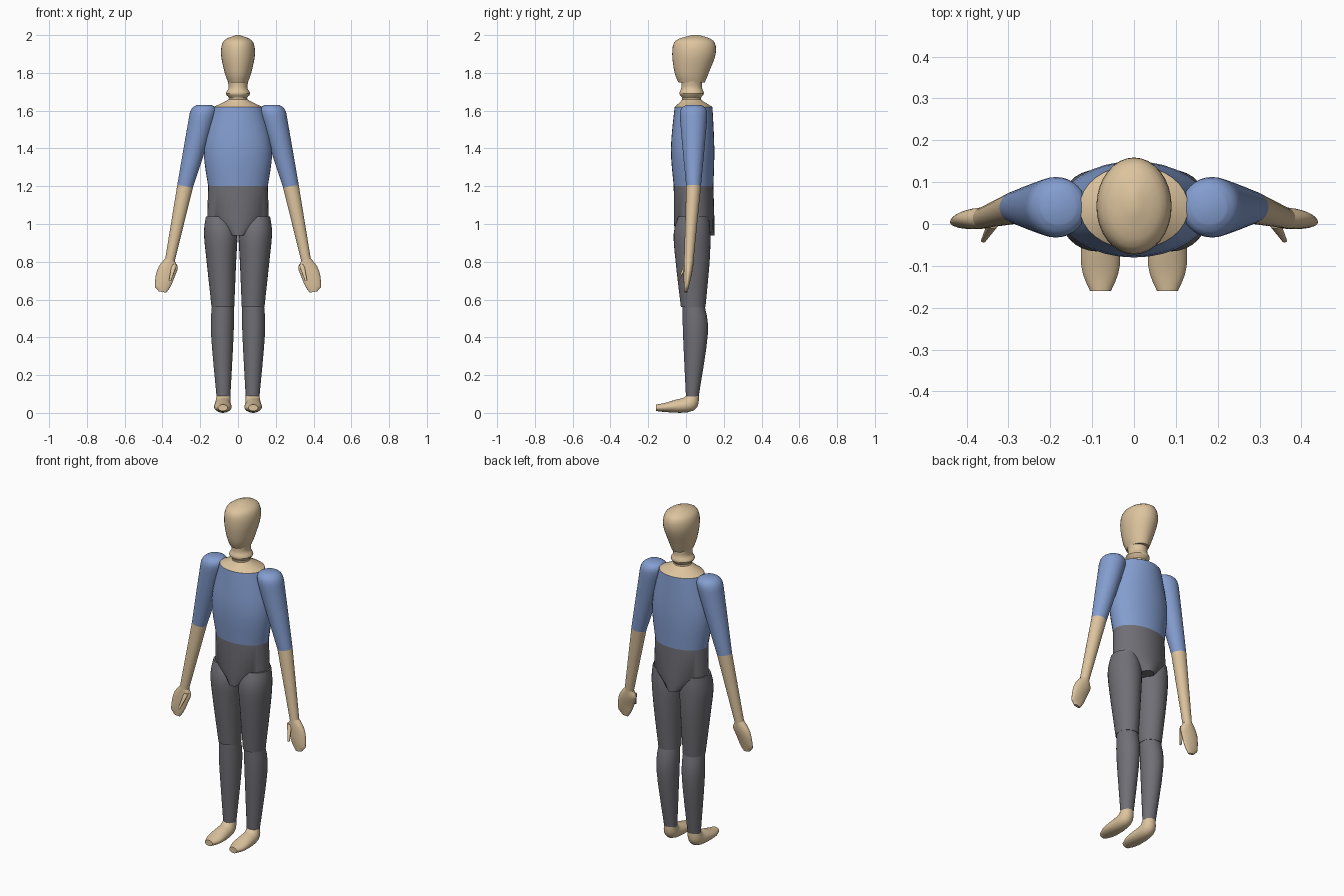
import bpy, bmesh, math
from mathutils import Matrix, Vector

if "Cube" in bpy.data.objects:
    bpy.data.objects.remove(bpy.data.objects["Cube"])


def material(name, red, green, blue):
    mat = bpy.data.materials.new(name)
    mat.use_nodes = True
    colour = (red, green, blue, 1)
    mat.diffuse_color = colour
    mat.node_tree.nodes["Principled BSDF"].inputs["Base Color"].default_value = colour
    return mat


skin = material("skin", .72, .55, .34)
blue_cloth = material("blue cloth", .23, .34, .63)
grey_cloth = material("grey cloth", .16, .16, .18)


def smooth_path(rows, steps):
    """Run a smooth curve through all the values of a list of rows."""
    path = []
    for i in range(len(rows) - 1):
        before, start, end = rows[max(i - 1, 0)], rows[i], rows[i + 1]
        after = rows[min(i + 2, len(rows) - 1)]
        for step in range(steps):
            t = step / steps
            row = []
            for p, a, b, q in zip(before, start, end, after):
                leave, arrive = (b - p) / 2, (q - a) / 2
                bend = leave + arrive - 2 * (b - a)
                row.append(a + leave * t + (b - a - leave - bend) * t * t + bend * t ** 3)
            path.append(row)
    return path + [rows[-1]]


def loft(name, mat, rows, side=1, axis="X", steps=4, sides=32):
    """Skin ellipses given as x, y, z, half width, half depth and an optional turn."""
    bm = bmesh.new()
    rings = []
    for x, y, z, width, depth, *turn in smooth_path(rows, steps):
        rotation = Matrix.Rotation(math.radians(sum(turn)), 3, axis)
        ring = []
        for i in range(sides):
            angle = math.tau * i / sides
            spoke = Vector((width * math.cos(angle), depth * math.sin(angle), 0))
            point = Vector((x, y, z)) + rotation @ spoke
            point.x *= side
            ring.append(bm.verts.new(point))
        rings.append(ring)
    for ring, following in zip(rings, rings[1:]):
        for i in range(sides):
            bm.faces.new((ring[i - 1], ring[i], following[i], following[i - 1]))
    bm.faces.new(rings[0])
    bm.faces.new(rings[-1])
    bmesh.ops.recalc_face_normals(bm, faces=bm.faces)
    mesh = bpy.data.meshes.new(name)
    bm.to_mesh(mesh)
    bm.free()
    mesh.materials.append(mat)
    part = bpy.data.objects.new(name, mesh)
    bpy.context.collection.objects.link(part)
    bpy.context.view_layer.objects.active = part
    part.select_set(True)
    bpy.ops.object.shade_smooth_by_angle(angle=math.radians(35))
    part.select_set(False)


# Sections shared by neighbouring parts
waist = (0, .04, 1.2, .158, .105)
collar = (0, .04, 1.62, .13, .1)
elbow = (.28, .04, 1.2, .042, .039, -10)
wrist = (.36, .015, .81, .026, .025, -15)

# Head and neck
loft("head", skin, [
    (0, .03, 1.75, .052, .07),
    (0, .03, 1.8, .07, .09),
    (0, .042, 1.9, .09, .115),
    (0, .045, 1.97, .075, .1),
    (0, .05, 2, .01, .02)])
loft("neck", skin, [
    collar,
    (0, .03, 1.66, .05, .05),
    (0, .03, 1.69, .065, .065),
    (0, .03, 1.72, .05, .055),
    (0, .03, 1.76, .055, .055)])

# Torso and hips
loft("shirt_body", blue_cloth, [waist, (0, .035, 1.4, .18, .115), collar])
loft("hips", grey_cloth, [
    (0, .045, .94, .05, .105),
    (0, .043, 1.03, .163, .107),
    waist], steps=1)

for label, side in (("left", 1), ("right", -1)):
    # Legs
    loft(label + "_thigh", grey_cloth, [
        (.1, .04, 1.04, .07, .08),
        (.092, .032, .95, .088, .097),
        (.088, .035, .8, .078, .09),
        (.08, .038, .56, .06, .065)], side)
    loft(label + "_shin", grey_cloth, [
        (.08, .04, .57, .058, .058),
        (.083, .05, .42, .06, .066),
        (.077, .033, .08, .036, .033)], side)

    # Foot, turning from the level ankle to the upright toe
    loft(label + "_foot", skin, [
        (.077, .034, .09, .036, .034, 0),
        (.08, .01, .045, .042, .045, -45),
        (.08, -.1, .03, .046, .026, -90),
        (.08, -.16, .027, .025, .017, -90)], side)

    # Sleeve, with a small flat disc on top of the shoulder
    loft(label + "_sleeve", blue_cloth, [
        (.18, .04, 1.63, .04, .04, 0),
        (.182, .04, 1.6, .069, .07, 0),
        (.205, .04, 1.5, .065, .067, -5),
        elbow], side, "Y")

    # Forearm, hand and thumb
    loft(label + "_forearm", skin, [elbow, wrist], side, "Y")
    loft(label + "_hand", skin, [
        wrist,
        (.374, .012, .76, .056, .024, 8),
        (.39, .004, .69, .053, .016, 20),
        (.4, 0, .64, .02, .008, -10)], side, "Y")
    loft(label + "_thumb", skin, [
        (.337, 0, .785, .014, .01),
        (.36, -.04, .7, .006, .004)], side)
